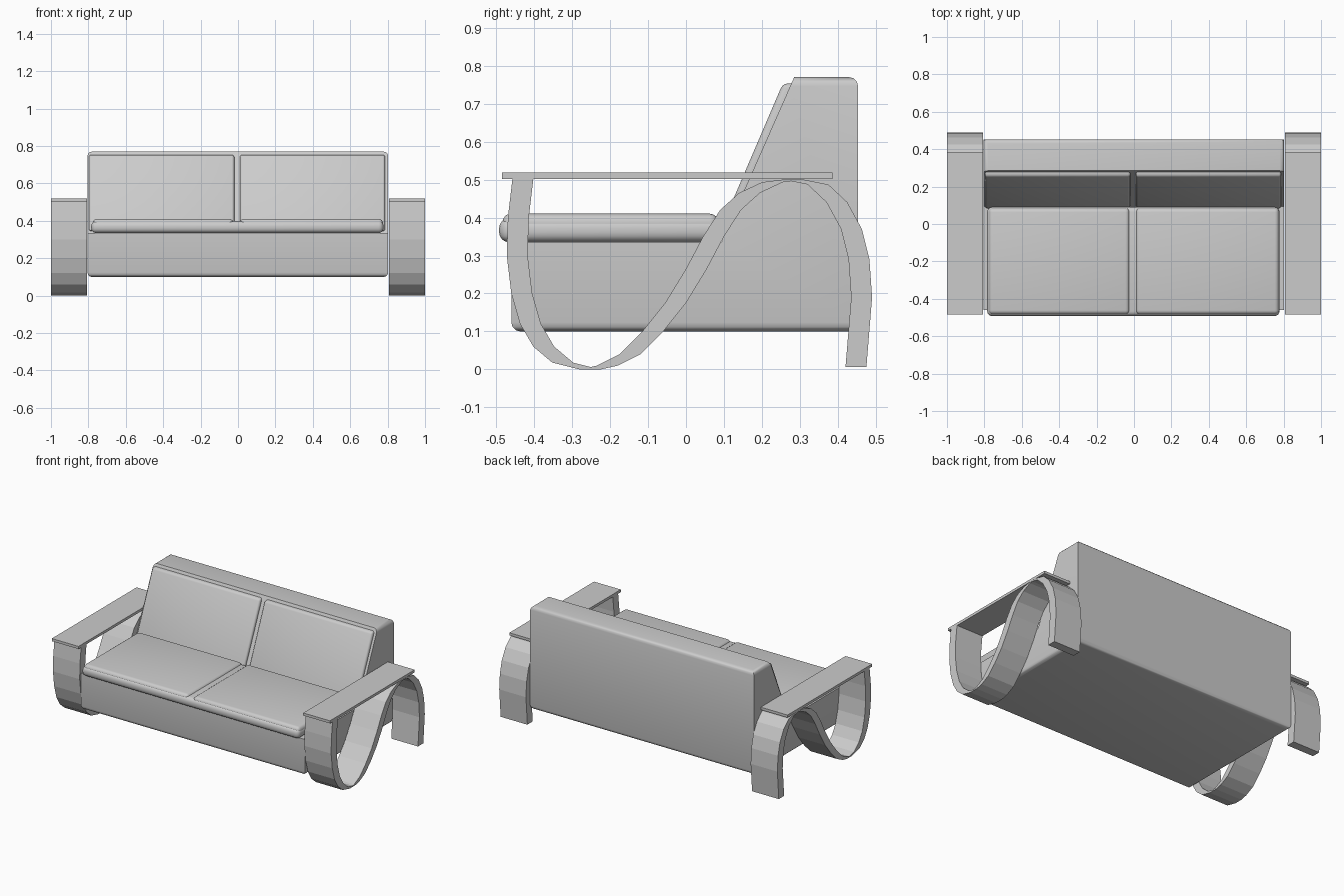
import bpy
import bmesh

cube = bpy.data.objects.get("Cube")
if cube:
    bpy.data.objects.remove(cube, do_unlink=True)

GREY = (0.6, 0.6, 0.6, 1.0)
fabric = bpy.data.materials.new("plain grey")
fabric.use_nodes = True
fabric.diffuse_color = GREY
fabric.node_tree.nodes["Principled BSDF"].inputs["Base Color"].default_value = GREY


def prism(name, profile, x0, x1, bevel=0.0, rule=None, segments=3):
    """Extrude a (y, z) profile from x0 to x1 and round the edges that fit the rule."""
    bm = bmesh.new()
    face = bm.faces.new([bm.verts.new((x0, y, z)) for y, z in profile])
    ext = bmesh.ops.extrude_face_region(bm, geom=[face])
    moved = [v for v in ext["geom"] if isinstance(v, bmesh.types.BMVert)]
    bmesh.ops.translate(bm, verts=moved, vec=(x1 - x0, 0, 0))
    bmesh.ops.recalc_face_normals(bm, faces=bm.faces)
    if bevel:
        edges = [e for e in bm.edges if rule is None or rule(e)]
        bmesh.ops.bevel(bm, geom=edges, offset=bevel, segments=segments,
                        profile=0.5, affect='EDGES', clamp_overlap=True)
    mesh = bpy.data.meshes.new(name)
    bm.to_mesh(mesh)
    bm.free()
    mesh.materials.append(fabric)
    obj = bpy.data.objects.new(name, mesh)
    bpy.context.collection.objects.link(obj)
    if bevel:
        bpy.ops.object.select_all(action='DESELECT')
        obj.select_set(True)
        bpy.context.view_layer.objects.active = obj
        bpy.ops.object.shade_smooth_by_angle(angle=0.7)
    return obj


def box(y0, y1, z0, z1):
    return [(y0, z0), (y1, z0), (y1, z1), (y0, z1)]


# Upholstered body: base and leaning backrest in one profile
BOTTOM, TOP, BACK, FRONT_TOP = 0.10, 0.77, 0.453, 0.285


def body_edge(e):
    a, b = (v.co for v in e.verts)
    low = max(a.z, b.z) < BOTTOM + 0.01
    high = min(a.z, b.z) > TOP - 0.01
    return low or (high and max(a.y, b.y) > FRONT_TOP + 0.01)


prism("sofa_body", [(-0.46, BOTTOM), (BACK, BOTTOM), (BACK, TOP),
                    (FRONT_TOP, TOP), (0.093, 0.335), (-0.46, 0.335)],
      -0.805, 0.803, 0.024, body_edge)

# Rounded seat pad that runs under both cushions
prism("seat_pad", box(-0.492, 0.09, 0.335, 0.398), -0.785, 0.778, 0.026, segments=4)

# Seat and back cushions
lean = [(0.08, 0.345), (0.13, 0.345), (0.305, 0.753), (0.255, 0.753)]
for side, x0, x1 in (("right", -0.777, -0.024), ("left", 0.01, 0.775)):
    prism("seat_cushion_" + side, box(-0.483, 0.085, 0.345, 0.41),
          x0, x1, 0.022, segments=4)
for side, x0, x1 in (("right", -0.797, -0.02), ("left", 0.01, 0.787)):
    prism("back_cushion_" + side, lean, x0, x1, 0.013)

# Curved arm supports: a band with constant depth, split at its turning points
BAND = 0.055
front_leg = [(-0.457, 0.502), (-0.469, 0.40), (-0.472, 0.30), (-0.46, 0.20),
             (-0.437, 0.12), (-0.402, 0.06), (-0.352, 0.018), (-0.28, 0.0)]
diagonal = [(-0.28, 0.0), (-0.235, 0.01), (-0.175, 0.04), (-0.115, 0.10),
            (-0.055, 0.175), (0.0, 0.265), (0.045, 0.35), (0.09, 0.42),
            (0.14, 0.465), (0.2, 0.493), (0.255, 0.50)]
rear_leg = [(0.255, 0.50), (0.32, 0.487), (0.37, 0.44), (0.408, 0.37),
            (0.428, 0.29), (0.435, 0.19), (0.42, 0.006)]


def band(path):
    return path + [(y + BAND, z) for y, z in reversed(path)]


for side, x0, x1 in (("right", -1.0, -0.808), ("left", 0.808, 1.0)):
    prism("front_leg_" + side, band(front_leg), x0, x1)
    prism("diagonal_support_" + side, band(diagonal), x0, x1)
    prism("rear_leg_" + side, band(rear_leg), x0, x1)
    prism("armrest_" + side, box(-0.484, 0.386, 0.501, 0.518), x0, x1)
